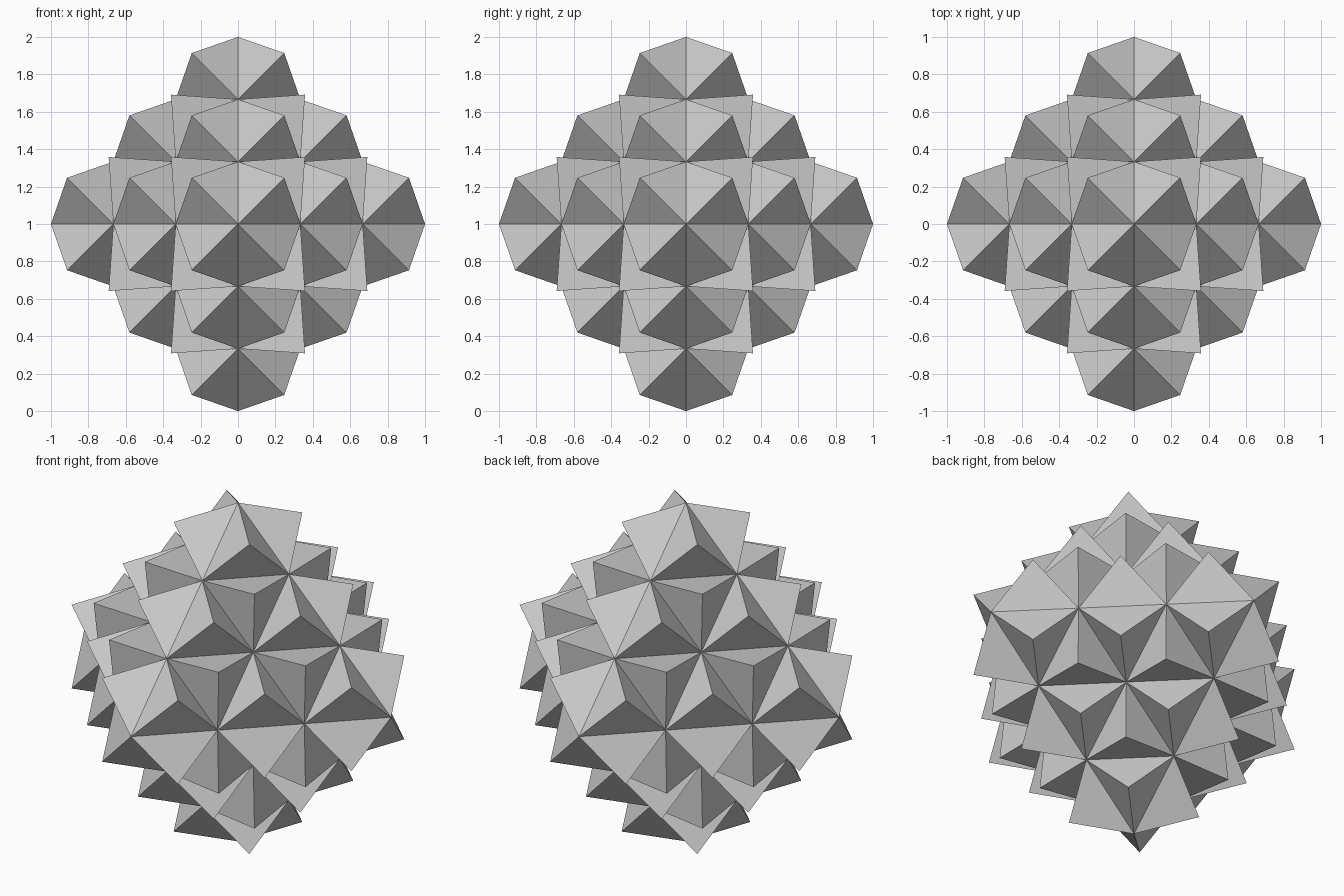
import bpy, bmesh
from mathutils import Vector

if "Cube" in bpy.data.objects:
    bpy.data.objects.remove(bpy.data.objects["Cube"])

N = 3                                # triangles along each octahedron edge
HEIGHT = 0.5 * 2 ** 0.5 / N          # spike height: half a small edge
bm = bmesh.new()

# Octahedron with every face split into a triangular grid
for sx in (-1, 1):
    for sy in (-1, 1):
        for sz in (-1, 1):
            def pt(i, j):
                return bm.verts.new((sx * i / N, sy * j / N, sz * (N - i - j) / N))

            def tri(*ij):
                f = bm.faces.new([pt(*p) for p in ij])
                f.normal_update()
                if f.normal.dot(Vector((sx, sy, sz))) < 0:
                    f.normal_flip()

            for i in range(N):
                for j in range(N - i):
                    tri((i, j), (i + 1, j), (i, j + 1))
                    if i + j < N - 1:
                        tri((i + 1, j), (i + 1, j + 1), (i, j + 1))
bmesh.ops.remove_doubles(bm, verts=bm.verts[:], dist=1e-4)
bm.normal_update()

# Raise a pyramid spike on every small triangle
bmesh.ops.poke(bm, faces=bm.faces[:], offset=HEIGHT)
bmesh.ops.translate(bm, verts=bm.verts[:], vec=(0, 0, 1))
bm.normal_update()

mesh = bpy.data.meshes.new("spiked_octahedron")
bm.to_mesh(mesh)
bm.free()
bpy.context.collection.objects.link(bpy.data.objects.new("spiked_octahedron", mesh))
